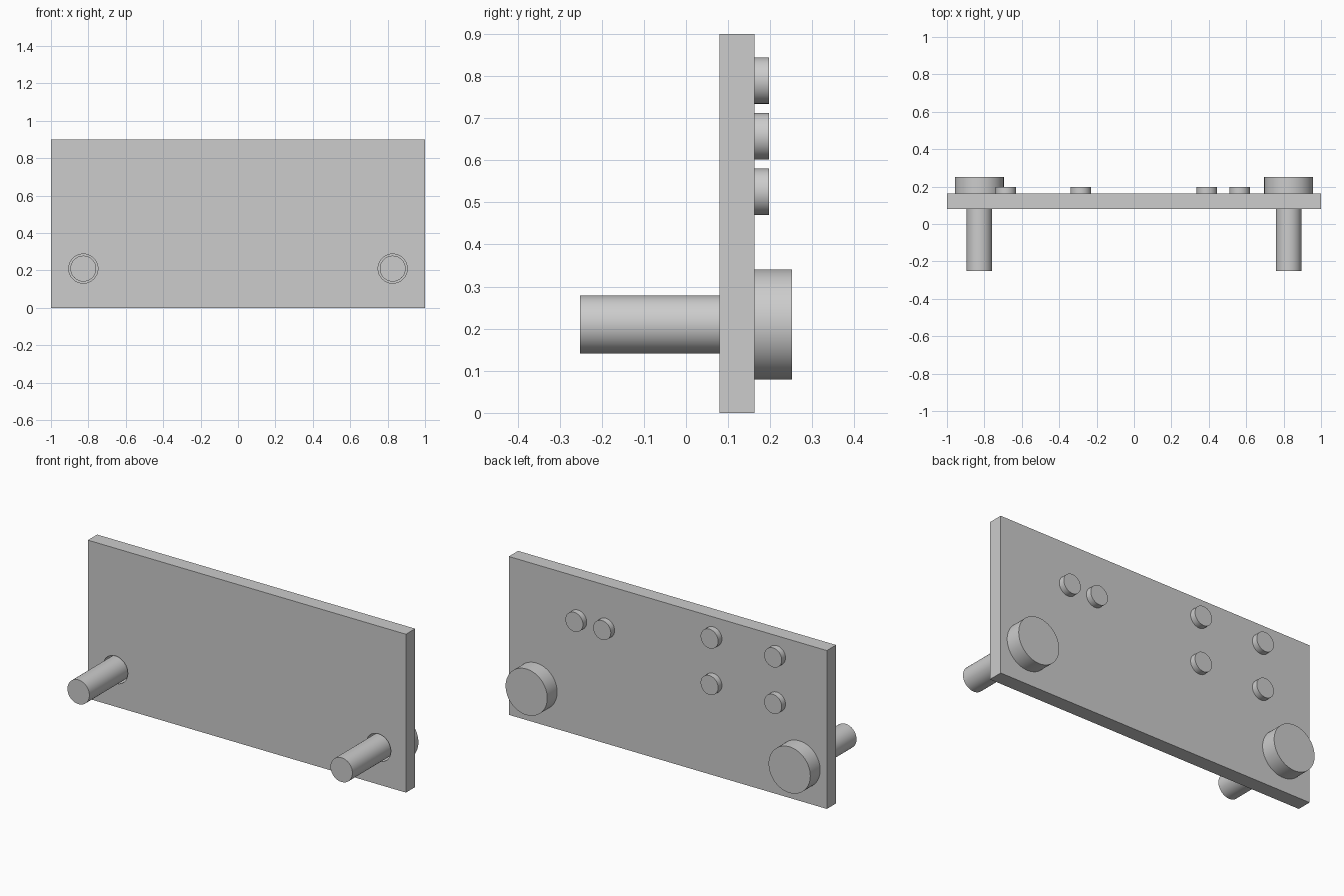
import bpy
from math import pi

cube = bpy.data.objects.get("Cube")
if cube:
    bpy.data.objects.remove(cube, do_unlink=True)

grey = bpy.data.materials.new("plain_grey")
grey.use_nodes = True
colour = (0.604, 0.604, 0.604, 1)
grey.diffuse_color = colour
grey.node_tree.nodes["Principled BSDF"].inputs["Base Color"].default_value = colour

PLATE_FRONT, PLATE_BACK = 0.08, 0.163
PLATE_HEIGHT = 0.9


def rod(name, x, z, radius, y0, y1):
    """Round part lying along y, from y0 to y1."""
    bpy.ops.mesh.primitive_cylinder_add(
        vertices=64, radius=radius, depth=y1 - y0,
        location=(x, (y0 + y1) / 2, z), rotation=(pi / 2, 0, 0))
    obj = bpy.context.object
    obj.name = name
    obj.data.materials.append(grey)
    bpy.ops.object.shade_smooth_by_angle()
    return obj


# Flat plate
bpy.ops.mesh.primitive_cube_add(
    size=1, location=(0, (PLATE_FRONT + PLATE_BACK) / 2, PLATE_HEIGHT / 2))
plate = bpy.context.object
plate.name = "plate"
plate.scale = (2, PLATE_BACK - PLATE_FRONT, PLATE_HEIGHT)
bpy.ops.object.transform_apply(location=False, rotation=False, scale=True)
plate.data.materials.append(grey)

# Headed pins through clearance holes in the plate
PIN_Z = 0.21
for side, x in (("left", 0.827), ("right", -0.827)):
    cutter = rod(side + "_hole_cutter", x, PIN_Z, 0.078, 0, 0.3)
    cutter.hide_render = True
    cutter.hide_viewport = True
    cut = plate.modifiers.new(side + "_hole", "BOOLEAN")
    cut.operation = "DIFFERENCE"
    cut.solver = "EXACT"
    cut.object = cutter
    rod(side + "_pin_shaft", x, PIN_Z, 0.069, -0.252, PLATE_BACK)
    rod(side + "_pin_head", x, PIN_Z, 0.131, PLATE_BACK, 0.252)

# Small round studs on the back
studs = [(0.565, 0.657), (0.39, 0.657)]
studs += [(x, z) for x in (-0.285, -0.685) for z in (0.789, 0.525)]
for i, (x, z) in enumerate(studs, 1):
    rod(f"stud_{i}", x, z, 0.055, PLATE_BACK, 0.197)
